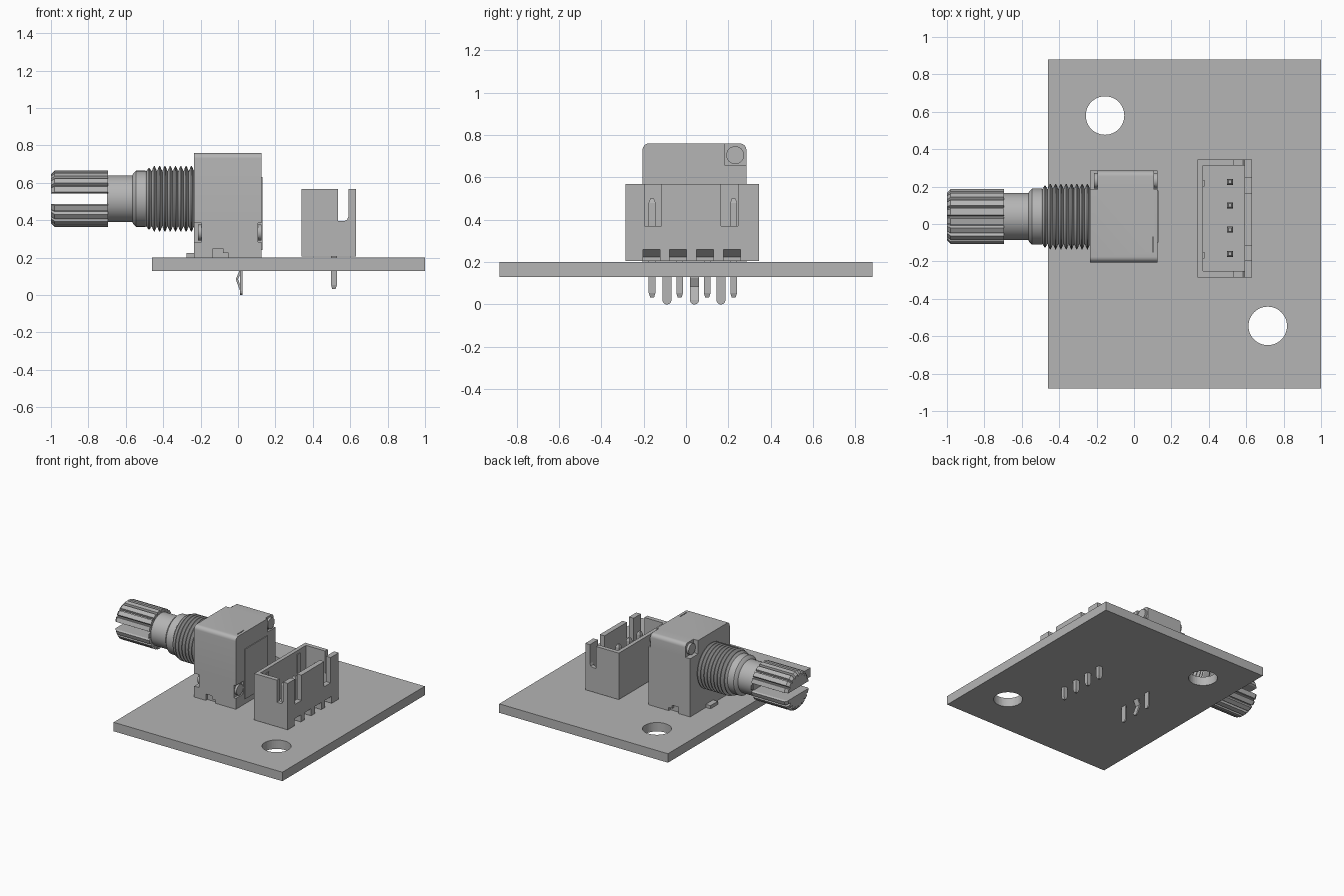
import bpy, bmesh
from math import sin, cos, pi, radians
from mathutils import Vector

if "Cube" in bpy.data.objects:
    bpy.data.objects.remove(bpy.data.objects["Cube"])

grey = bpy.data.materials.new("neutral_grey")
grey.use_nodes = True
grey.diffuse_color = (0.46, 0.46, 0.46, 1)
grey.node_tree.nodes["Principled BSDF"].inputs["Base Color"].default_value = (0.46, 0.46, 0.46, 1)


def finish(name, bm, smooth=False):
    bmesh.ops.recalc_face_normals(bm, faces=bm.faces)
    mesh = bpy.data.meshes.new(name)
    bm.to_mesh(mesh)
    bm.free()
    mesh.materials.append(grey)
    ob = bpy.data.objects.new(name, mesh)
    bpy.context.collection.objects.link(ob)
    if smooth:
        bpy.ops.object.select_all(action='DESELECT')
        ob.select_set(True)
        bpy.context.view_layer.objects.active = ob
        bpy.ops.object.shade_smooth_by_angle(angle=radians(30))
    return ob


def box(name, x, y, z):
    bm = bmesh.new()
    bmesh.ops.create_cube(bm, size=1)
    for v in bm.verts:
        v.co = [r[0] + (c + 0.5) * (r[1] - r[0]) for c, r in zip(v.co, (x, y, z))]
    return finish(name, bm)


def loft(name, rings, smooth=False):
    """Skin a list of equal-length closed rings and cap both ends."""
    bm = bmesh.new()
    loops = [[bm.verts.new(p) for p in ring] for ring in rings]
    n = len(loops[0])
    for a, b in zip(loops, loops[1:]):
        for i in range(n):
            j = (i + 1) % n
            bm.faces.new((a[i], a[j], b[j], b[i]))
    bm.faces.new(loops[0])
    bm.faces.new(loops[-1])
    return finish(name, bm, smooth)


def prism(name, pts, axis, lo, hi, smooth=False):
    """Extrude a 2D outline along the given axis."""
    def place(p, t):
        c = list(p)
        c.insert(axis, t)
        return Vector(c)
    return loft(name, [[place(p, t) for p in pts] for t in (lo, hi)], smooth)


def circle(cx, cy, r, n=32, start=0.0, sweep=2 * pi):
    return [(cx + r * cos(start + sweep * i / n), cy + r * sin(start + sweep * i / n))
            for i in range(n)]


def boolean(ob, others, operation='DIFFERENCE'):
    for o in others:
        mod = ob.modifiers.new("bool", 'BOOLEAN')
        mod.operation, mod.solver, mod.object = operation, 'EXACT', o
    dg = bpy.context.evaluated_depsgraph_get()
    mesh = bpy.data.meshes.new_from_object(ob.evaluated_get(dg))
    ob.modifiers.clear()
    ob.data = mesh
    for o in others:
        bpy.data.objects.remove(o)


# Circuit board with two mounting holes
board = box("circuit_board", (-0.46, 1), (-0.88, 0.88), (0.13, 0.2))
boolean(board, [prism("hole_cutter", circle(x, y, 0.103, 48), 2, 0, 0.4)
                for x, y in ((-0.155, 0.58), (0.715, -0.545))])

# Control housing with rounded top edges
AY, AZ = 0.04, 0.515
Y0, Y1, TOP, R = -0.205, 0.285, 0.76, 0.03
outline = [(Y0, 0.2), (Y1, 0.2)]
for cy, start in ((Y1 - R, 0), (Y0 + R, pi / 2)):
    outline += [(cy + R * cos(start + k * pi / 12), TOP - R + R * sin(start + k * pi / 12))
                for k in range(7)]
housing = prism("control_housing", outline, 0, -0.235, 0.125, True)

# Corner recesses holding rivets, bottom notches and top slits
rivets = ((0.232, 0.705, (0.185, 0.3), (0.655, 0.8)),
          (-0.155, 0.335, (-0.22, -0.108), (0.285, 0.385)))
cutters = []
for cy, cz, ys, zs in rivets:
    cutters += [box("recess_cutter", (-0.25, -0.195), ys, zs),
                box("recess_cutter", (0.108, 0.14), ys, zs)]
for y in (-0.215, 0.265):
    cutters += [box("notch_cutter", (-0.135, -0.08), (y, y + 0.03), (0.19, 0.25)),
                box("notch_cutter", (-0.085, -0.05), (y, y + 0.03), (0.19, 0.225))]
cutters.append(box("slit_cutter", (0.098, 0.104), (-0.15, -0.07), (0.75, 0.8)))
boolean(housing, cutters)
for side, (cy, cz, _, _) in zip(("upper", "lower"), rivets):
    prism(side + "_front_rivet", circle(cy, cz, 0.042), 0, -0.215, -0.19, True)
    prism(side + "_rear_rivet", circle(cy, cz, 0.042), 0, 0.1, 0.125, True)
box("housing_rear_plate", (0.12, 0.131), (-0.1, 0.18), (0.24, 0.63))
box("locating_foot", (-0.275, -0.22), (0.0, 0.09), (0.2, 0.225))

# Threaded bushing and shaft neck, turned about the shaft axis
profile = [(-0.7, 0.125), (-0.565, 0.125), (-0.56, 0.135), (-0.545, 0.15), (-0.495, 0.15)]
teeth = 9
pitch = 0.255 / teeth
for i in range(teeth):
    x = -0.49 + i * pitch
    crest = 0.175 if i else 0.165
    profile += [(x, 0.147), (x + pitch * 0.42, crest), (x + pitch * 0.58, crest)]
profile += [(-0.235, 0.147), (-0.22, 0.147)]
loft("threaded_bushing", [[(x, y, z) for y, z in circle(AY, AZ, r, 48)]
                          for x, r in profile], True)

# Splined knob shaft with a driver slot
SPLINES = 18


def spline_ring(x, scale):
    ring = []
    for i in range(SPLINES):
        for off, r in ((-0.32, 0.15), (0.32, 0.15), (0.44, 0.132), (0.56, 0.132)):
            a = 2 * pi * (i + off) / SPLINES
            ring.append((x, AY + scale * r * cos(a), AZ + scale * r * sin(a)))
    return ring


shaft = loft("splined_shaft", [spline_ring(-1, 0.87), spline_ring(-0.98, 1),
                               spline_ring(-0.695, 1)])
boolean(shaft, [box("slot_cutter", (-1.1, -0.696), (-0.3, 0.3), (0.487, 0.543))])


# Three control legs with round tips, the middle one kinked
def leg(name, y, path, w=0.022):
    steps = [(x, z, w) for x, z in path]
    x, z = path[-1]
    steps += [(x, z - w * sin(a), w * cos(a)) for a in (0.5, 1.0, 1.4)]
    t = 0.006
    loft(name, [[(x - t, y - h, z), (x + t, y - h, z), (x + t, y + h, z), (x - t, y + h, z)]
                for x, z, h in steps])


for name, y in (("front", -0.09), ("rear", 0.165)):
    leg(name + "_control_leg", y, [(0.017, 0.2), (0.017, 0.022)])
leg("middle_control_leg", AY, [(0.015, 0.2), (0.012, 0.125), (-0.006, 0.085), (0.017, 0.022)])

# Connector shell: open box with slotted ends and latch windows
PIN_Y = (-0.16, -0.03, 0.1, 0.225)
shell = box("connector_shell", (0.34, 0.63), (-0.285, 0.345), (0.205, 0.568))
u_slot = [(0.535, 0.6), (0.535, 0.395), (0.565, 0.395), (0.583, 0.402), (0.59, 0.42), (0.59, 0.6)]
cutters = [box("cavity_cutter", (0.37, 0.59), (-0.25, 0.312), (0.27, 0.6)),
           prism("end_slot_cutter", u_slot, 1, -0.4, 0.5)]
for y in (-0.155, 0.205):
    cutters.append(box("latch_cutter", (0.57, 0.7), (y - 0.04, y + 0.04), (0.37, 0.6)))
wedge = [(0.56, 0.19), (0.64, 0.19), (0.64, 0.26), (0.6, 0.26), (0.56, 0.225)]
for y in (-0.163, -0.037, 0.09, 0.218):
    cutters.append(prism("notch_cutter", wedge, 1, y - 0.04, y + 0.04))
boolean(shell, cutters)

# Raised ribs on the inner wall behind the latch windows
for name, y in (("front", -0.168), ("rear", 0.218)):
    box(name + "_inner_rib", (0.365, 0.376), (y - 0.017, y + 0.017), (0.26, 0.54))

# Connector pins with tapered tips
for i, y in enumerate(PIN_Y):
    loft(f"connector_pin_{i + 1}",
         [[(0.513 + sx * h, y + sy * h, z) for sx, sy in ((-1, -1), (1, -1), (1, 1), (-1, 1))]
          for z, h in ((0.033, 0.009), (0.055, 0.016), (0.48, 0.016), (0.5, 0.009))])
